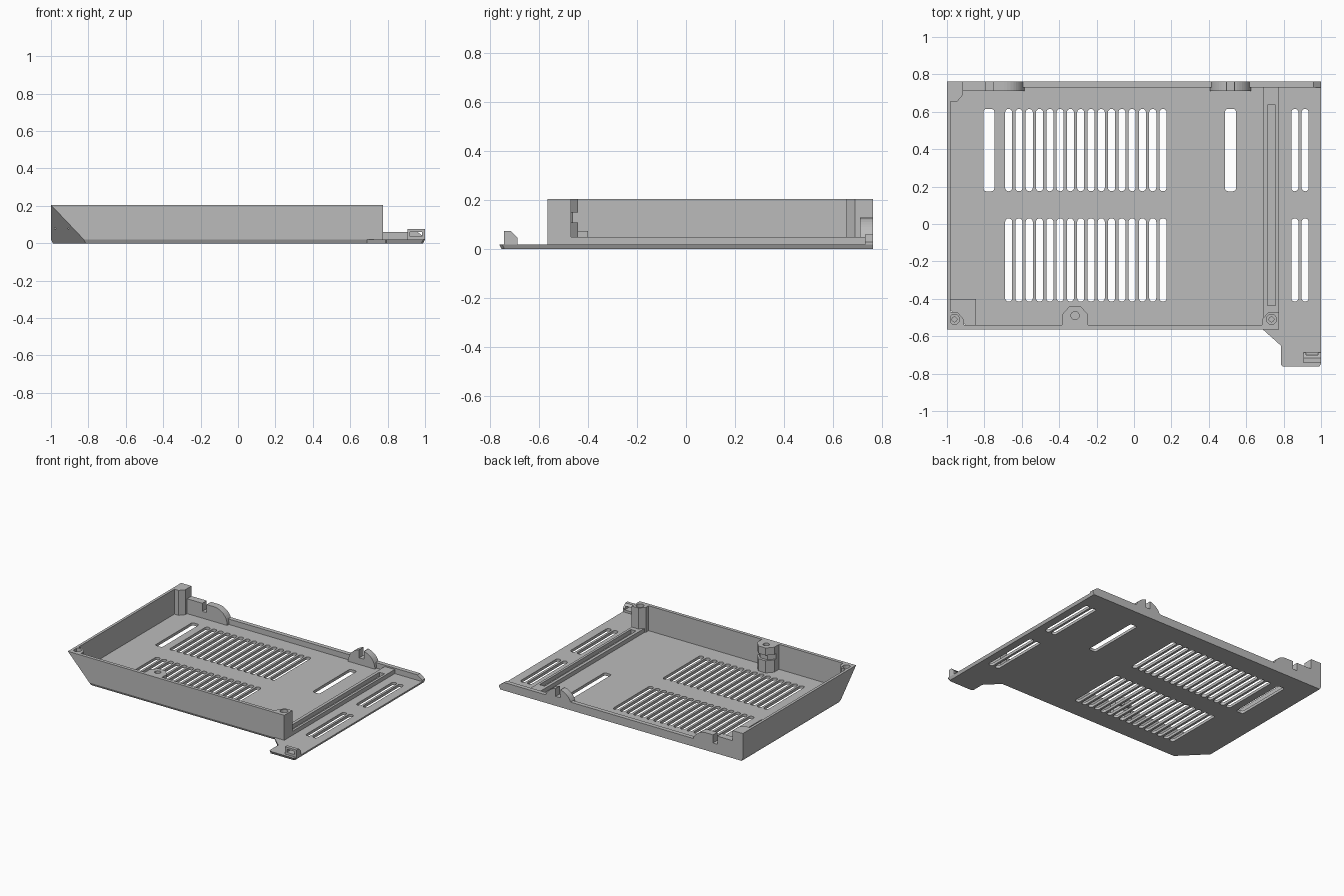
import bpy, bmesh
from math import sin, cos, pi
from mathutils import Vector

cube = bpy.data.objects.get("Cube")
if cube:
    bpy.data.objects.remove(cube, do_unlink=True)

grey = bpy.data.materials.new("light_grey_plastic")
grey.use_nodes = True
grey.diffuse_color = (0.5, 0.5, 0.5, 1)
grey.node_tree.nodes["Principled BSDF"].inputs["Base Color"].default_value = (0.5, 0.5, 0.5, 1)

BACK, FRONT, WALL = 0.762, -0.762, -0.565   # back edge, tab edge, front wall face
FLOOR, TOP = 0.02, 0.205                    # floor top and wall top
CORNER = ((-1, WALL, TOP), (1, 1, 0.95))    # sloping cut at the front corner


def rect(x0, x1, y0, y1):
    return [(x0, y0), (x1, y0), (x1, y1), (x0, y1)]


def arc(cx, cy, r, a0, a1, n):
    return [(cx + r * cos(a0 + (a1 - a0) * i / n),
             cy + r * sin(a0 + (a1 - a0) * i / n)) for i in range(n + 1)]


def circle(cx, cy, r):
    return arc(cx, cy, r, 0, 2 * pi, 20)[:-1]


def slot(cx, y0, y1, width, r):
    """Rounded rectangle used for the vents."""
    h = width / 2 - r
    pts = []
    for i, (sx, cy) in enumerate([(1, y1 - r), (-1, y1 - r), (-1, y0 + r), (1, y0 + r)]):
        pts += arc(cx + sx * h, cy, r, i * pi / 2, (i + 1) * pi / 2, 4)
    return pts


def prism(name, loops, lo, hi, axis="z", cut=None, flare=0):
    """Extrude an outline (plus hole loops) between lo and hi."""
    cu = bpy.data.curves.new(name, "CURVE")
    cu.dimensions, cu.fill_mode, cu.extrude = "2D", "BOTH", (hi - lo) / 2
    for loop in loops:
        sp = cu.splines.new("POLY")
        sp.points.add(len(loop) - 1)
        for p, (a, b) in zip(sp.points, loop):
            p.co = (a, b, 0, 1)
        sp.use_cyclic_u = True
    tmp = bpy.data.objects.new(name + "_outline", cu)
    bpy.context.collection.objects.link(tmp)
    bpy.context.view_layer.update()
    me = bpy.data.meshes.new_from_object(tmp)
    bpy.data.objects.remove(tmp, do_unlink=True)
    bpy.data.curves.remove(cu)

    bm = bmesh.new()
    bm.from_mesh(me)
    bmesh.ops.remove_doubles(bm, verts=bm.verts, dist=0.0002)
    for v in bm.verts:
        a, b, c = v.co
        c += (lo + hi) / 2
        v.co = (a, b, c) if axis == "z" else (a, c, b)
    # Draw the underside rim inwards
    if flare:
        for v in bm.verts:
            if v.co.z < lo + 0.001:
                if abs(v.co.x) > 0.985:
                    v.co.x -= flare if v.co.x > 0 else -flare
                if v.co.y < -0.74 or abs(v.co.y - WALL) < 0.001:
                    v.co.y += flare
    if cut:
        res = bmesh.ops.bisect_plane(
            bm, geom=bm.verts[:] + bm.edges[:] + bm.faces[:], dist=1e-5,
            plane_co=Vector(cut[0]), plane_no=Vector(cut[1]), clear_inner=True)
        edges = [e for e in res["geom_cut"] if isinstance(e, bmesh.types.BMEdge)]
        bmesh.ops.holes_fill(bm, edges=edges, sides=0)
    bmesh.ops.recalc_face_normals(bm, faces=bm.faces)
    bm.to_mesh(me)
    bm.free()
    me.name = name
    me.materials.clear()
    me.materials.append(grey)
    for p in me.polygons:
        p.use_smooth = False
        p.material_index = 0
    ob = bpy.data.objects.new(name, me)
    bpy.context.collection.objects.link(ob)
    return ob


# Floor plate with front tab and vents
outline = [(-1, WALL), (0.69, WALL), (0.785, -0.65), (0.785, -0.75), (0.795, FRONT),
           (0.99, FRONT), (1, -0.75), (1, BACK), (-1, BACK)]
rows = [(0.175, 0.615), (-0.415, 0.03)]
columns = [-0.67 + 0.055 * i for i in range(16)] + [0.86, 0.915]
vents = [slot(x, y0, y1, 0.038, 0.0185) for x in columns for y0, y1 in rows]
vents += [slot(x, *rows[0], 0.058, 0.015) for x in (-0.776, 0.516)]
prism("floor_plate", [outline] + vents, 0, FLOOR, cut=CORNER, flare=0.01)

# Walls
prism("front_wall", [rect(-1, 0.775, WALL, -0.54)], FLOOR, TOP, cut=CORNER)
prism("side_wall", [rect(-1, -0.98, WALL, BACK)], FLOOR, TOP, cut=CORNER)
prism("back_wall", [[(-0.98, FLOOR), (1, FLOOR), (1, 0.03), (0.96, 0.06), (-0.98, 0.06)]],
      0.73, BACK, axis="y")

# Block that backs the sloping corner
prism("corner_block", [rect(-1, -0.845, WALL, -0.4)], FLOOR, 0.075, cut=CORNER)


# Screw posts in the front corners, with stepped holes
def post(name, x, s):
    plan = [(x, WALL), (x + s * 0.09, WALL), (x + s * 0.09, -0.51),
            (x + s * 0.055, -0.47), (x, -0.47)]
    hole = (x + s * 0.04, -0.51)
    prism(name + "_base", [plan], FLOOR, 0.125, cut=CORNER)
    prism(name + "_middle", [plan, circle(*hole, 0.013)], 0.125, 0.17, cut=CORNER)
    prism(name + "_top", [plan, circle(*hole, 0.027)], 0.17, TOP, cut=CORNER)


post("right_corner_post", -1, 1)
post("left_corner_post", 0.775, -1)

# Solid post in the back corner
prism("back_corner_post", [[(-1, BACK), (-1, 0.655), (-0.945, 0.655),
                            (-0.915, 0.69), (-0.915, BACK)]], FLOOR, TOP)


# Middle boss with a slit part way up
def boss(name, depth, lo, hi):
    c = -0.315
    plan = [(c - 0.07, -0.545), (c + 0.07, -0.545), (c + 0.07, depth - 0.045),
            (c + 0.03, depth), (c - 0.03, depth), (c - 0.07, depth - 0.045)]
    prism(name, [plan, circle(c, -0.49, 0.022)], lo, hi)


boss("boss_base", -0.44, FLOOR, 0.11)
boss("boss_slit", -0.46, 0.11, 0.15)
boss("boss_top", -0.44, 0.15, TOP)

# Grooved rib beside the open edge
prism("grooved_rib", [rect(0.692, 0.775, -0.545, 0.735), rect(0.715, 0.757, -0.435, 0.635)],
      FLOOR, 0.05)


# Slotted hinge lugs on the back edge
def notch(x0, x1):
    return [(x0, 0.13), (x0, 0.07), (x1, 0.07), (x1, 0.13)]


prism("long_hinge_lug", [[(-0.92, FLOOR), (-0.92, 0.13)] + notch(-0.79, -0.755)
                         + arc(-0.695, FLOOR, 0.11, pi / 2, 0, 10)], 0.71, BACK, axis="y")
prism("round_hinge_lug", [arc(0.516, FLOOR, 0.11, pi, pi * 0.56, 10) + notch(0.497, 0.535)
                          + arc(0.516, FLOOR, 0.11, pi * 0.44, 0, 10)], 0.71, BACK, axis="y")

# Latch loop on the front tab, sloped at the back
prism("latch_loop", [rect(0.905, 1, FLOOR, 0.075), rect(0.92, 0.985, 0.037, 0.06)],
      -0.742, -0.688, axis="y", cut=((0.95, -0.716, 0.075), (0, -1, -1)))
